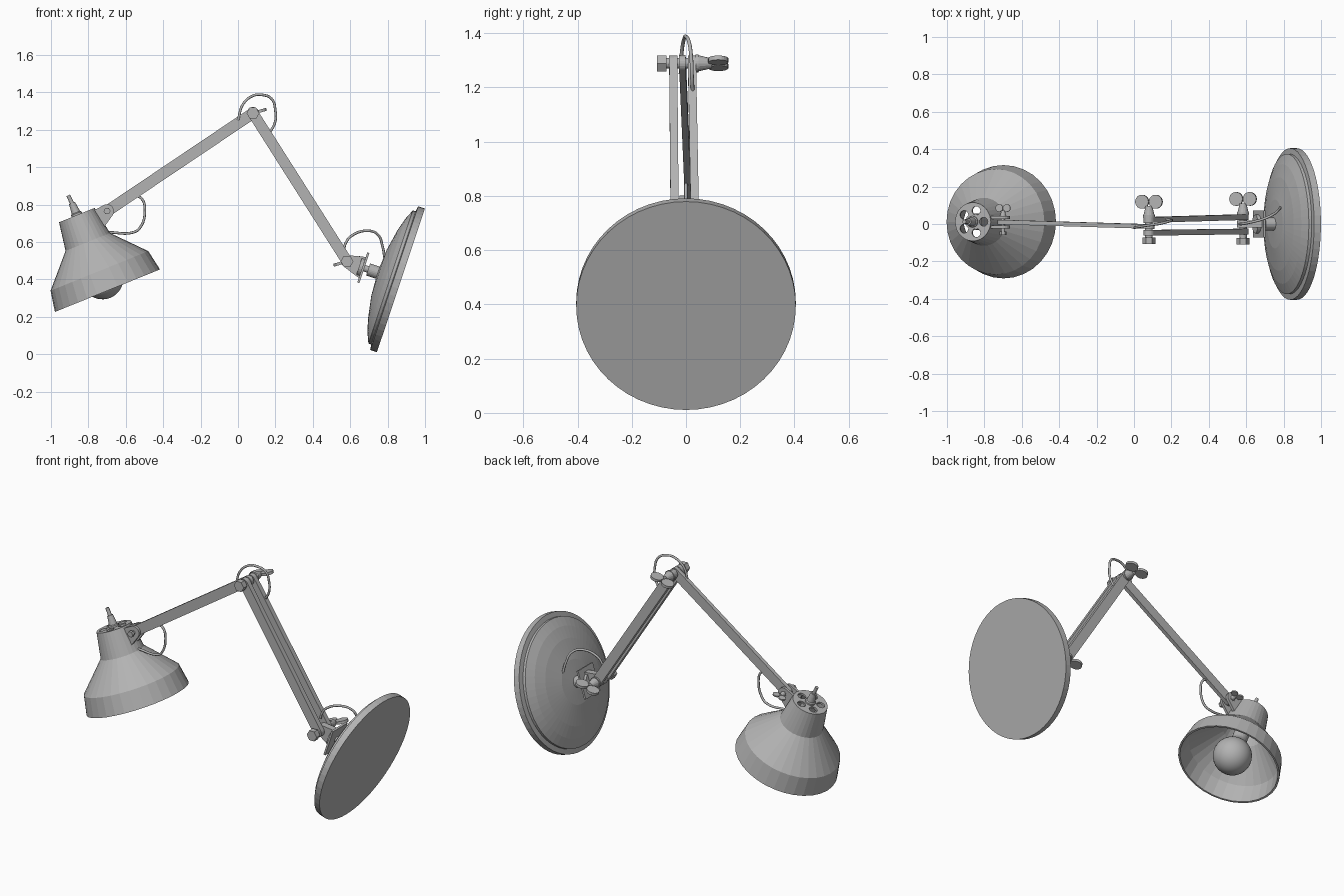
import bpy, bmesh, math
from mathutils import Vector, Matrix

cube = bpy.data.objects.get("Cube")
if cube:
    bpy.data.objects.remove(cube, do_unlink=True)

grey = bpy.data.materials.new("lamp_grey")
grey.use_nodes = True
grey.diffuse_color = (0.45, 0.45, 0.45, 1)
grey.node_tree.nodes["Principled BSDF"].inputs["Base Color"].default_value = grey.diffuse_color

Y = Vector((0, 1, 0))


def add(name, data, matrix=None):
    ob = bpy.data.objects.new(name, data)
    bpy.context.collection.objects.link(ob)
    data.materials.append(grey)
    if matrix:
        ob.matrix_world = matrix
    return ob


def from_bmesh(name, bm, matrix=None):
    bmesh.ops.recalc_face_normals(bm, faces=bm.faces)
    me = bpy.data.meshes.new(name)
    bm.to_mesh(me)
    bm.free()
    return add(name, me, matrix)


def frame(origin, axis):
    """Frame whose z runs along the axis and whose y stays near world y."""
    z = Vector(axis).normalized()
    x = (Y if abs(z.y) < 0.9 else Vector((0, 0, 1))).cross(z).normalized()
    m = Matrix((x, z.cross(x), z)).transposed().to_4x4()
    m.translation = Vector(origin)
    return m


def revolve(name, profile, matrix, segs=32, smooth=False, closed=False):
    """Spin (radius, height) points about local z."""
    bm = bmesh.new()
    vs = [bm.verts.new((r, 0, h)) for r, h in profile]
    pairs = list(zip(vs, vs[1:])) + ([(vs[-1], vs[0])] if closed else [])
    edges = [bm.edges.new(p) for p in pairs]
    bmesh.ops.spin(bm, geom=vs + edges, axis=(0, 0, 1), cent=(0, 0, 0),
                   angle=math.tau, steps=segs, use_merge=True)
    bmesh.ops.remove_doubles(bm, verts=bm.verts, dist=0.0001)
    ob = from_bmesh(name, bm, matrix)
    if smooth:
        for p in ob.data.polygons:
            p.use_smooth = True
    return ob


def rod(name, matrix, r, h0, h1, segs=24):
    return revolve(name, [(0, h0), (r, h0), (r, h1), (0, h1)], matrix, segs)


def circle(cx, cy, r, n=20):
    return [(cx + r * math.cos(math.tau * i / n), cy + r * math.sin(math.tau * i / n))
            for i in range(n)]


def slab(name, outline, t, matrix):
    """Convex outline in local xy, given thickness t along z."""
    bm = bmesh.new()
    for x, y in outline:
        for z in (-t / 2, t / 2):
            bm.verts.new((x, y, z))
    bmesh.ops.convex_hull(bm, input=bm.verts)
    bmesh.ops.dissolve_limit(bm, angle_limit=0.02, verts=bm.verts, edges=bm.edges)
    return from_bmesh(name, bm, matrix)


def link(name, a, b, half_width, t):
    """Flat bar with round ends, standing on edge between two pivots."""
    a, b = Vector(a), Vector(b)
    x = (b - a).normalized()
    z = (Y - x * Y.dot(x)).normalized()
    m = Matrix((x, z.cross(x), z)).transposed().to_4x4()
    m.translation = a
    return slab(name, circle(0, 0, half_width) + circle((b - a).length, 0, half_width), t, m)


def ear(name, pivot, r, extra, y, t):
    """Bracket cheek in the xz plane: pivot boss spreading to extra points."""
    m = Matrix.Translation((0, y, 0)) @ Matrix.Rotation(math.pi / 2, 4, 'X')
    return slab(name, circle(pivot[0], pivot[2], r) + extra, t, m)


def wing_bolt(name, pos, head, nut, k):
    """Hex bolt along y with washer, collar and two round wings."""
    m = frame(pos, Y)
    rod(name + "_head", m, 0.034 * k, head, head + 0.035 * k, 6)
    rod(name + "_shaft", m, 0.02 * k, head, nut + 0.01)
    rod(name + "_washer", m, 0.033 * k, nut - 0.02 * k, nut - 0.008 * k)
    revolve(name + "_collar", [(0, nut - 0.01), (0.03 * k, nut - 0.01),
                               (0.018 * k, nut + 0.04 * k), (0, nut + 0.04 * k)], m, 16)
    across = Vector((0.96, 0, 0.28))
    for side, s in (("left", 1), ("right", -1)):
        c = Vector(pos) + across * 0.038 * k * s + Y * (nut + 0.064 * k)
        rod(f"{name}_wing_{side}", frame(c, across.cross(Y)), 0.037 * k,
            -0.008 * k, 0.008 * k, 20)


def cord(name, points, r=0.007):
    cu = bpy.data.curves.new(name, 'CURVE')
    cu.dimensions = '3D'
    cu.bevel_depth, cu.bevel_resolution, cu.resolution_u = r, 2, 6
    cu.use_fill_caps = True
    sp = cu.splines.new('BEZIER')
    sp.bezier_points.add(len(points) - 1)
    for bp, p in zip(sp.bezier_points, points):
        bp.co = p
        bp.handle_left_type = bp.handle_right_type = 'AUTO'
    to_mesh(add(name, cu))


def to_mesh(ob):
    bpy.ops.object.select_all(action='DESELECT')
    ob.select_set(True)
    bpy.context.view_layer.objects.active = ob
    bpy.ops.object.convert(target='MESH')


# Wall base: flat back, stepped rim and shallow dome
base = frame((0.871, 0, 0.395), (-0.949, 0, 0.317))
revolve("base_disc", [(0, 0), (0.405, 0), (0.405, 0.038), (0.375, 0.042), (0.375, 0.058),
                      (0.32, 0.082), (0.25, 0.102), (0.13, 0.124), (0, 0.132)], base, 56)
rod("base_stud", base, 0.034, 0.11, 0.185)
rod("base_neck", base, 0.018, 0.18, 0.24)
slab("base_plate", [(x, y) for x in (-0.085, 0.085) for y in (-0.072, 0.072)], 0.012,
     base @ Matrix.Translation((0, 0, 0.212)))
rod("base_plate_boss", base, 0.05, 0.218, 0.236)

# Pivots
low, top, tip = (0.583, 0, 0.497), (0.08, 0, 1.289), (-0.70, 0.01, 0.765)
cheek = [(p.x, p.z) for p in (base @ Vector((d, 0, 0.215)) for d in (-0.06, 0.06))]
ear("base_bracket", low, 0.033, cheek, 0, 0.04)
wing_bolt("base_pivot", low, -0.11, 0.07, 1)
wing_bolt("elbow_pivot", top, -0.107, 0.055, 1)
wing_bolt("head_pivot", tip, -0.07, 0.04, 0.55)

# Arms: a pair of bars below, a single bar above
for side, y_low, y_top in (("left", 0.037, 0.022), ("right", -0.04, -0.047)):
    link("lower_arm_" + side, (low[0], y_low, low[2]), (top[0], y_top, top[2]), 0.029, 0.03)
link("upper_arm", (top[0], -0.013, top[2]), tip, 0.03, 0.024)

# Lamp head: thin open shade
head = frame((-0.698, 0.012, 0.34), (-0.375, 0, 0.927))
outer = [(0.303, 0), (0.282, 0.114), (0.128, 0.281), (0.103, 0.435)]
inner = [(r - 0.011, h - (0.006 if h else 0)) for r, h in reversed(outer)]
revolve("shade", outer + inner, head, 32, closed=True)

# Vented cap: disc with a ring of round holes
cap = bpy.data.curves.new("shade_cap", 'CURVE')
cap.dimensions, cap.fill_mode, cap.extrude = '2D', 'BOTH', 0.006
rings = [circle(0, 0, 0.1025, 32)] + [circle(x, y, 0.024, 16) for x, y in circle(0, 0, 0.062, 5)]
for ring in rings:
    sp = cap.splines.new('POLY')
    sp.points.add(len(ring) - 1)
    for pt, (x, y) in zip(sp.points, ring):
        pt.co = (x, y, 0, 1)
    sp.use_cyclic_u = True
to_mesh(add("shade_cap", cap, head @ Matrix.Translation((0, 0, 0.43))))

# Cable gland on the cap, socket and bulb inside
revolve("cable_gland", [(0, 0.43), (0.03, 0.43), (0.03, 0.445), (0.024, 0.45),
                        (0.017, 0.505), (0, 0.505)], head, 20)
start = head @ Vector((0, 0, 0.49))
cord("cable_stub", [start, start + Vector((-0.014, 0, 0.03)), start + Vector((-0.026, 0, 0.055))], 0.011)
rod("bulb_socket", head, 0.045, 0.2, 0.43)
bulb = [(0.112 * math.sin(a), 0.071 - 0.112 * math.cos(a))
        for a in (math.pi * i / 20 for i in range(17))]
revolve("bulb", bulb + [(0.045, 0.2), (0.045, 0.22)], head, 32, smooth=True)

# Cheeks carrying the head on the upper arm
for side, y in (("left", 0.036), ("right", -0.016)):
    ear("head_bracket_" + side, tip, 0.037, [(-0.79, 0.76), (-0.73, 0.66)], y, 0.016)

# Power cord loops around each joint
cord("head_cord", [(-0.55, 0.0, 0.85), (-0.515, 0.0, 0.832), (-0.498, 0.0, 0.775),
                   (-0.525, 0.0, 0.675), (-0.56, 0.005, 0.652), (-0.69, 0.01, 0.652)])
cord("elbow_cord", [(0, -0.02, 1.25), (0.027, -0.015, 1.337), (0.08, -0.006, 1.382),
                    (0.128, 0, 1.387), (0.18, 0.012, 1.365), (0.2, 0.02, 1.3),
                    (0.198, 0.022, 1.24), (0.17, 0.025, 1.185)])
cord("base_cord", [(0.565, 0, 0.56), (0.575, 0, 0.592), (0.605, 0.005, 0.632), (0.70, 0.03, 0.66),
                   (0.75, 0.055, 0.637), (0.772, 0.075, 0.58), (0.785, 0.09, 0.51)])
